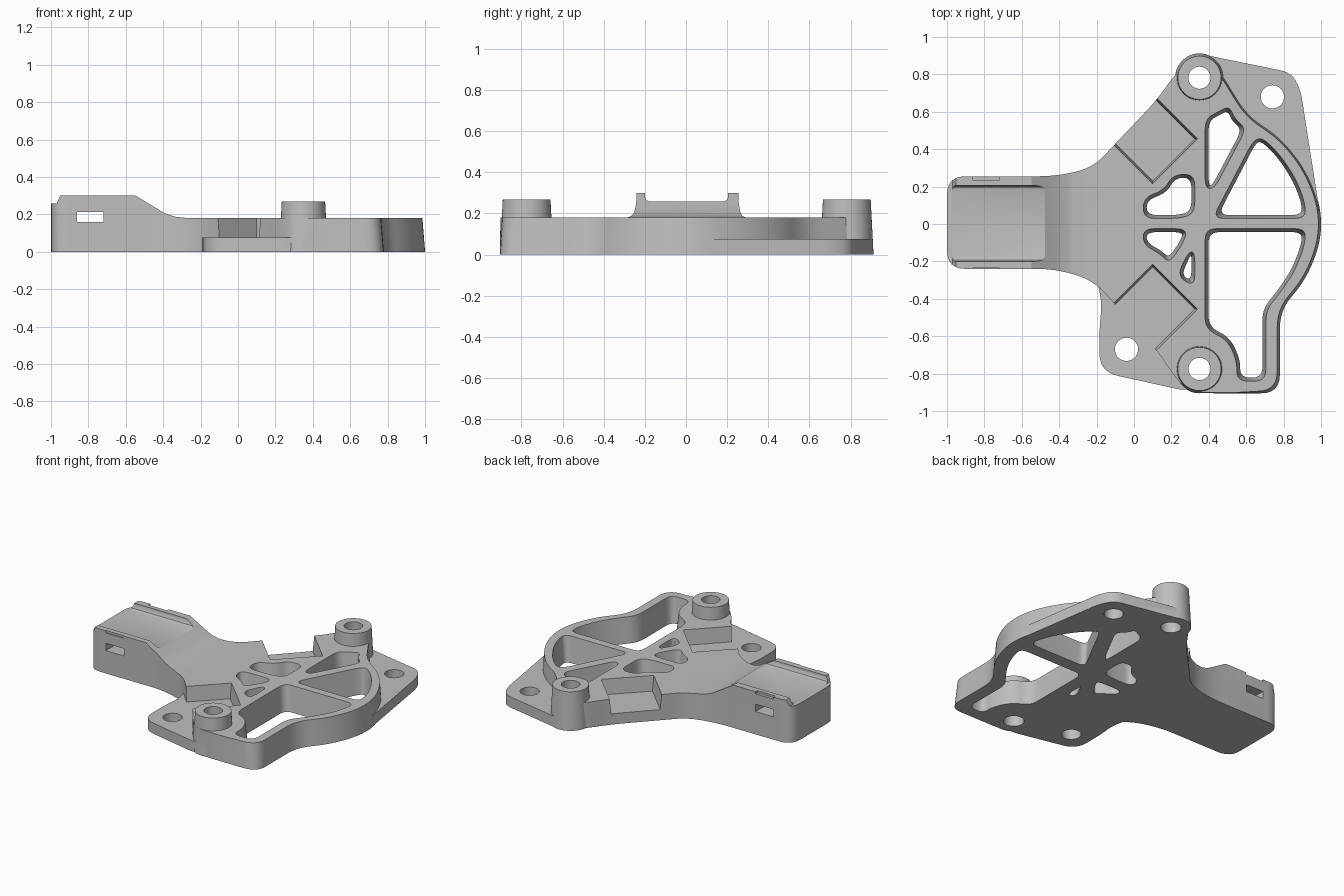
import bpy, bmesh, math
from mathutils import Vector

if "Cube" in bpy.data.objects:
    bpy.data.objects.remove(bpy.data.objects["Cube"])

DECK, FLANGE, TALL = 0.18, 0.075, 0.3

grey = bpy.data.materials.new("plain grey")
grey.use_nodes = True
grey.diffuse_color = (0.52, 0.52, 0.52, 1)
grey.node_tree.nodes["Principled BSDF"].inputs["Base Color"].default_value = (0.52, 0.52, 0.52, 1)


def rounded(pts, radius, steps=6):
    """Round every corner of a closed outline."""
    out = []
    for i, p in enumerate(pts):
        a, b = pts[i - 1] - p, pts[(i + 1) % len(pts)] - p
        s = p + a.normalized() * min(radius, a.length * 0.48)
        e = p + b.normalized() * min(radius, b.length * 0.48)
        for k in range(steps + 1):
            t = k / steps
            out.append(s * (1 - t) ** 2 + p * 2 * t * (1 - t) + e * t * t)
    return out


def grown(pts, amount, drafted):
    """Move the corners of an outline outward, keeping its walls parallel."""
    area = sum(pts[i - 1].cross(pts[i]) for i in range(len(pts)))
    sign = 1 if area > 0 else -1
    out = []
    for i, p in enumerate(pts):
        a = (p - pts[i - 1]).normalized()
        b = (pts[(i + 1) % len(pts)] - p).normalized()
        push = Vector((a.y + b.y, -a.x - b.x)) * sign / (1 + a.dot(b))
        out.append(p + push * amount if drafted(p) else p)
    return out


def prism(name, points, low, high, axis="z", radius=0.0, draft=0.0, ref=0.0, drafted=lambda p: True):
    """Extrude an outline along an axis, with optional sloping walls."""
    pts = [Vector(p) for p in points]
    place = {"z": lambda p, h: (p.x, p.y, h),
             "y": lambda p, h: (p.x, h, p.y),
             "x": lambda p, h: (h, p.x, p.y)}[axis]
    bm = bmesh.new()
    rings = []
    for h in (low, high):
        ring = grown(pts, draft * (h - ref), drafted)
        if radius:
            ring = rounded(ring, radius)
        rings.append([bm.verts.new(place(p, h)) for p in ring])
    bm.faces.new(rings[0])
    bm.faces.new(rings[1])
    for i in range(len(rings[0])):
        bm.faces.new((rings[0][i - 1], rings[0][i], rings[1][i], rings[1][i - 1]))
    return finish(name, bm)


def cone(name, centre, r1, r2, low, high):
    bm = bmesh.new()
    bmesh.ops.create_cone(bm, cap_ends=True, segments=48, radius1=r1, radius2=r2, depth=high - low)
    bmesh.ops.translate(bm, verts=bm.verts, vec=(*centre, (low + high) / 2))
    return finish(name, bm)


def finish(name, bm):
    bmesh.ops.recalc_face_normals(bm, faces=bm.faces)
    mesh = bpy.data.meshes.new(name)
    bm.to_mesh(mesh)
    bm.free()
    mesh.materials.append(grey)
    obj = bpy.data.objects.new(name, mesh)
    bpy.context.collection.objects.link(obj)
    return obj


def combine(tool, operation="DIFFERENCE"):
    mod = bracket.modifiers.new(tool.name, "BOOLEAN")
    mod.operation, mod.object, mod.solver = operation, tool, "MANIFOLD"
    bpy.context.view_layer.objects.active = bracket
    bpy.ops.object.modifier_apply(modifier=mod.name)
    bpy.data.objects.remove(tool)


# Arm and deck outline, with sloping walls on the rim side
outline = [(-1, 0.255), (-0.42, 0.255), (-0.22, 0.3), (-0.1, 0.43), (0.12, 0.66), (0.24, 0.83),
           (0.35, 0.88), (0.45, 0.84), (0.61, 0.58), (0.78, 0.47), (0.91, 0.31), (0.985, 0.14), (1.005, 0),
           (0.985, -0.14), (0.91, -0.31), (0.78, -0.46), (0.78, -0.905), (0.33, -0.905), (0.24, -0.85),
           (0.12, -0.67), (-0.1, -0.43), (-0.22, -0.3), (-0.42, -0.24), (-1, -0.24)]
bracket = prism("bracket", outline, 0, TALL, radius=0.1, draft=-0.08, drafted=lambda p: p.x > 0.4)

# Lower the deck behind the sloping end of the arm, and chamfer the arm tip
combine(prism("deck_cut", [(-0.55, 0.301), (-0.39, 0.205), (-0.34, 0.188), (-0.27, DECK),
                           (1.2, DECK), (1.2, 0.5), (-0.55, 0.5)], -1.2, 1.2, "y"))
combine(prism("tip_cut", [(-1.2, 0.257), (-0.97, 0.257), (-0.95, 0.301), (-0.95, 0.5), (-1.2, 0.5)],
              -1.2, 1.2, "y"))

# Channel between the arm rails, side slot and clip recesses
combine(prism("channel", [(-0.2, 0.5), (-0.2, 0.28), (-0.193, 0.265), (-0.178, 0.257), (0.183, 0.257),
                          (0.198, 0.265), (0.205, 0.28), (0.205, 0.5)], -1.2, -0.4, "x"))
combine(prism("slot", [(-0.86, 0.16), (-0.72, 0.16), (-0.72, 0.212), (-0.86, 0.212)], -0.5, 0.5, "y"))
for side in (1, -1):
    combine(prism("clip_recess", [(-0.86, 0.285), (-0.72, 0.285), (-0.71, 0.4), (-0.87, 0.4)],
                  *sorted((side * 0.235, side * 0.4)), "y"))

# Square notches on both sides of the deck
for side in (1, -1):
    combine(prism("notch", [(0.1, side * 0.215), (0.34, side * 0.455), (0, side * 0.795), (-0.24, side * 0.555)],
                  FLANGE, 0.5, draft=0.1, ref=DECK))

# Thin mounting flanges
combine(prism("rear_flange", [(0.33, 0.914), (0.84, 0.81), (0.89, 0.72), (0.998, 0.03), (0.8, 0.03),
                              (0.4, 0.7)], 0, FLANGE, radius=0.06), "UNION")
combine(prism("front_flange", [(-0.21, -0.25), (-0.17, -0.42), (-0.185, -0.55), (-0.185, -0.79),
                               (0.33, -0.904), (0.4, -0.7), (0.2, -0.25)], 0, FLANGE, radius=0.1), "UNION")

# Tapered bosses with bolt holes
for y in (0.782, -0.775):
    combine(cone("boss", (0.35, y), 0.13, 0.116, 0, 0.268), "UNION")
    combine(cone("boss_hole", (0.35, y), 0.068, 0.056, -0.1, 0.4))
for spot in ((0.74, 0.68), (-0.04, -0.67)):
    combine(cone("flange_hole", spot, 0.062, 0.062, -0.1, 0.2))

# Weight-saving openings between the ribs
openings = [
    [(0.42, 0.03), (0.92, 0.03), (0.91, 0.13), (0.86, 0.25), (0.78, 0.37), (0.69, 0.46), (0.64, 0.45)],
    [(0.38, 0.19), (0.43, 0.19), (0.6, 0.51), (0.54, 0.56), (0.51, 0.63), (0.45, 0.6), (0.38, 0.56)],
    [(0.05, 0.03), (0.05, 0.14), (0.16, 0.18), (0.21, 0.265), (0.325, 0.265), (0.325, 0.06), (0.25, 0.03)],
    [(0.05, -0.025), (0.05, -0.11), (0.14, -0.16), (0.19, -0.21), (0.275, -0.08), (0.275, -0.025)],
    [(0.29, -0.15), (0.325, -0.15), (0.325, -0.335), (0.23, -0.28)],
    [(0.38, -0.025), (0.92, -0.025), (0.91, -0.12), (0.86, -0.25), (0.78, -0.37), (0.705, -0.46),
     (0.705, -0.84), (0.55, -0.84), (0.55, -0.73), (0.5, -0.62), (0.38, -0.56)],
]
for shape in openings:
    combine(prism("opening", shape, -0.02, 0.22, radius=0.06, draft=0.1, ref=DECK))

bpy.ops.object.select_all(action="DESELECT")
bracket.select_set(True)
bpy.context.view_layer.objects.active = bracket
bpy.ops.object.shade_smooth_by_angle(angle=math.radians(30))
